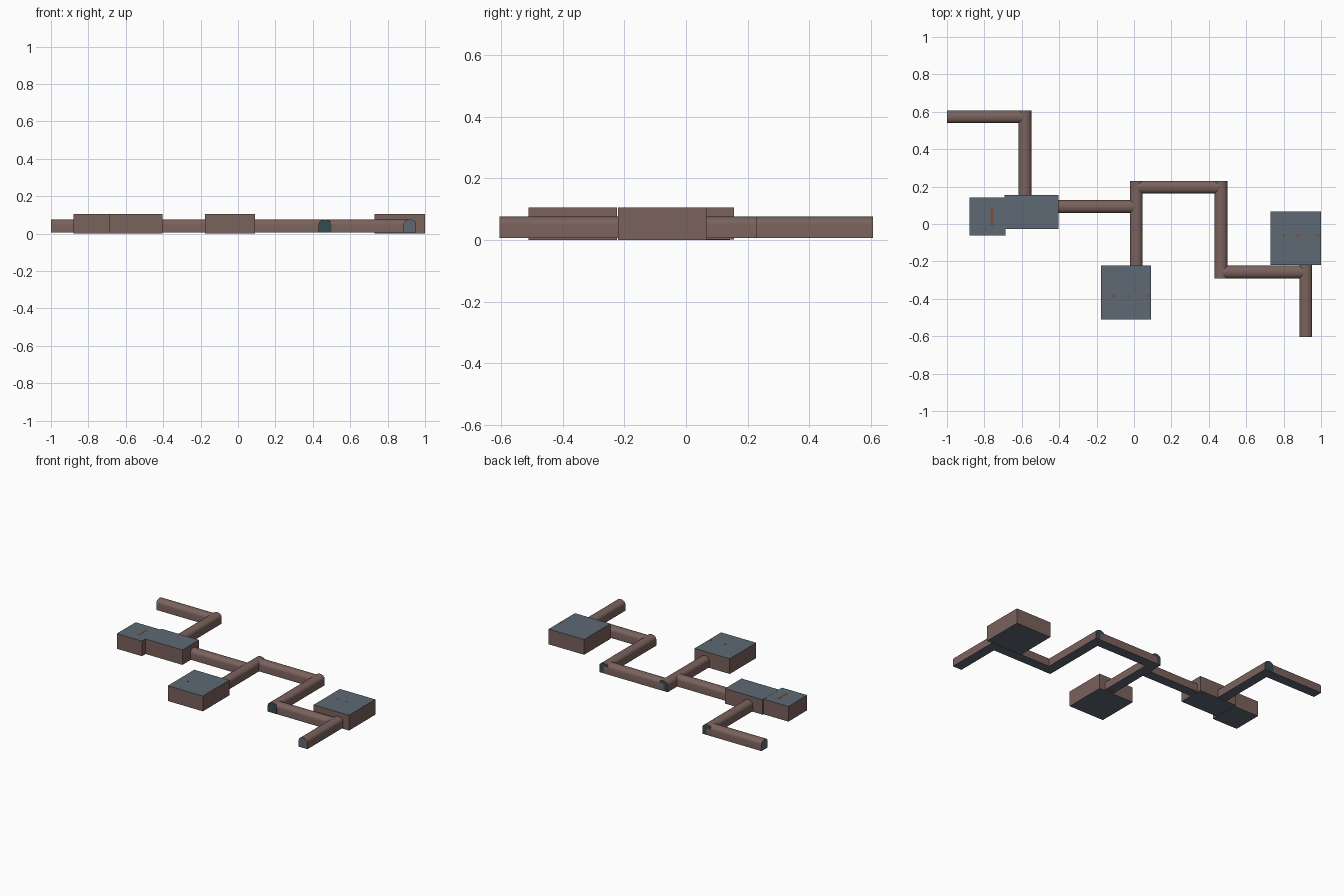
import bpy, bmesh, math

if "Cube" in bpy.data.objects:
    bpy.data.objects.remove(bpy.data.objects["Cube"])

def material(name, rgb):
    m = bpy.data.materials.new(name)
    m.diffuse_color = (*rgb, 1)
    m.use_nodes = True
    m.node_tree.nodes["Principled BSDF"].inputs["Base Color"].default_value = m.diffuse_color
    return m

BROWN = material("brown stone wall", (0.195, 0.122, 0.108))
SLATE = material("slate floor", (0.112, 0.141, 0.178))
TEAL = material("dark teal end", (0.036, 0.068, 0.082))
RUST = material("rust mark", (0.20, 0.075, 0.05))

def finish(bm, name, mats):
    bmesh.ops.recalc_face_normals(bm, faces=bm.faces)
    me = bpy.data.meshes.new(name)
    bm.to_mesh(me)
    bm.free()
    for m in mats:
        me.materials.append(m)
    ob = bpy.data.objects.new(name, me)
    bpy.context.collection.objects.link(ob)
    return ob

def box(name, x0, x1, y0, y1, z0, z1, mats):
    bm = bmesh.new()
    bmesh.ops.create_cube(bm, size=1)
    for v in bm.verts:
        v.co = (x1 if v.co.x > 0 else x0, y1 if v.co.y > 0 else y0, z1 if v.co.z > 0 else z0)
    bm.normal_update()
    # horizontal faces take the second colour
    for f in bm.faces:
        f.material_index = int(len(mats) > 1 and abs(f.normal.z) > 0.5)
    return finish(bm, name, mats)

# Arched tunnel cross-section: straight sides and a low round top
HALF, BASE, SPRING, TOP, N = 0.034, 0.006, 0.05, 0.076, 10
ARCH = [(-HALF, BASE), (HALF, BASE)] + [
    (HALF * math.cos(math.pi * i / N), SPRING + (TOP - SPRING) * math.sin(math.pi * i / N))
    for i in range(N + 1)]

def tunnel(name, axis, centre, a, b, cap):
    bm = bmesh.new()
    place = (lambda s, z, t: (t, centre + s, z)) if axis == 'X' else (lambda s, z, t: (centre + s, t, z))
    rings = [[bm.verts.new(place(s, z, t)) for s, z in ARCH] for t in (a, b)]
    for ring in rings:
        bm.faces.new(ring).material_index = 2
    for i in range(len(ARCH)):
        j = (i + 1) % len(ARCH)
        f = bm.faces.new((rings[0][i], rings[0][j], rings[1][j], rings[1][i]))
        f.material_index = 1 if i == 0 else 0
        f.smooth = i > 1 and j > 0
    ob = finish(bm, name, [BROWN, SLATE, cap])
    bpy.context.view_layer.objects.active = ob
    ob.select_set(True)
    bpy.ops.object.shade_smooth_by_angle(angle=math.radians(35))
    ob.select_set(False)

# Rooms
ROOF = 0.105
box("west_room", -0.88, -0.688, -0.062, 0.143, 0, ROOF - 0.001, [BROWN, SLATE])
box("west_hall", -0.692, -0.405, -0.026, 0.155, 0.002, ROOF, [BROWN, SLATE])
box("south_room", -0.177, 0.09, -0.511, -0.223, 0, ROOF, [BROWN, SLATE])
box("east_room", 0.73, 1.0, -0.22, 0.066, 0, ROOF, [BROWN, SLATE])

# Tunnels
tunnel("northwest_exit", 'X', 0.573, -1.0, -0.58, SLATE)
tunnel("northwest_tunnel", 'Y', -0.583, 0.10, 0.607, TEAL)
tunnel("west_tunnel", 'X', 0.093, -0.45, 0.0, BROWN)
tunnel("centre_tunnel", 'Y', 0.012, -0.26, 0.23, TEAL)
tunnel("north_tunnel", 'X', 0.197, 0.01, 0.465, BROWN)
tunnel("inner_east_tunnel", 'Y', 0.465, -0.292, 0.23, TEAL)
tunnel("lower_east_tunnel", 'X', -0.257, 0.465, 0.915, BROWN)
tunnel("southeast_exit", 'Y', 0.919, -0.605, -0.19, SLATE)

# Small rust marks on the roofs
for x, y in ((-0.11, -0.385), (-0.03, -0.385), (0.078, -0.385),
             (0.80, -0.06), (0.875, -0.06), (0.985, -0.06)):
    box("roof_mark", x - 0.007, x + 0.007, y - 0.007, y + 0.007, ROOF - 0.002, ROOF + 0.0005, [RUST])
box("west_roof_mark", -0.768, -0.752, -0.01, 0.085, ROOF - 0.003, ROOF - 0.0005, [RUST])
